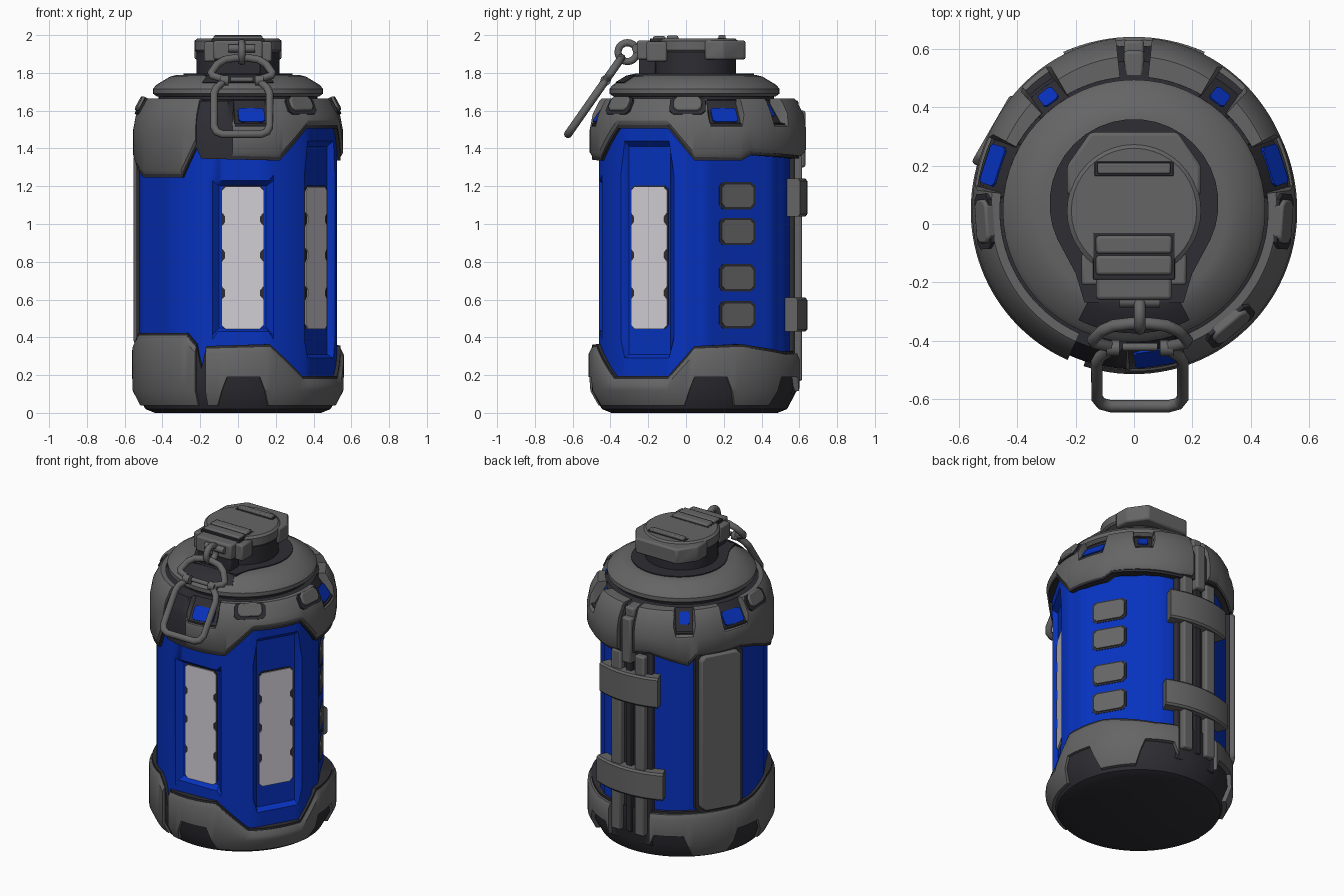
import bpy, bmesh, math
from mathutils import Vector, Matrix

if "Cube" in bpy.data.objects:
    bpy.data.objects.remove(bpy.data.objects["Cube"])

CY = 0.045  # body axis sits slightly behind the origin


def mat(name, col):
    m = bpy.data.materials.new(name)
    m.diffuse_color = (*col, 1)
    m.use_nodes = True
    m.node_tree.nodes["Principled BSDF"].inputs["Base Color"].default_value = m.diffuse_color
    return m


BLUE = mat("blue_paint", (0.002, 0.032, 0.52))
GREY = mat("grey_rubber", (0.13, 0.13, 0.13))
DARK = mat("dark_trim", (0.027, 0.026, 0.033))
PALE = mat("pale_window", (0.66, 0.63, 0.68))


def finish(name, bm, m, bev=0.0, angle=35):
    bmesh.ops.remove_doubles(bm, verts=bm.verts, dist=1e-5)
    bmesh.ops.recalc_face_normals(bm, faces=bm.faces)
    me = bpy.data.meshes.new(name)
    bm.to_mesh(me)
    bm.free()
    me.materials.append(m)
    me.shade_smooth()
    me.set_sharp_from_angle(angle=math.radians(angle))
    ob = bpy.data.objects.new(name, me)
    bpy.context.collection.objects.link(ob)
    if bev:
        b = ob.modifiers.new("bevel", 'BEVEL')
        b.width, b.segments, b.limit_method = bev, 2, 'ANGLE'
    return ob


def shell(name, a0, a1, prof, m, step=3):
    """Sweep a closed (r, z) profile, which may vary with angle, about the axis."""
    bm = bmesh.new()
    full = a1 - a0 >= 360
    n = round((a1 - a0) / step)
    rings = []
    for i in range(n if full else n + 1):
        a = a0 + (a1 - a0) * i / n
        c, s = math.cos(math.radians(a)), math.sin(math.radians(a))
        rings.append([bm.verts.new((r * c, CY + r * s, z)) for r, z in prof(a)])
    k = len(rings[0])
    for i in range(n):
        p, q = rings[i], rings[(i + 1) % len(rings)]
        for j in range(k):
            bm.faces.new((p[j], q[j], q[(j + 1) % k], p[(j + 1) % k]))
    if not full:
        bm.faces.new(rings[0])
        bm.faces.new(rings[-1][::-1])
    return finish(name, bm, m)


def extrude(name, lo, hi, m, bev=0.0):
    bm = bmesh.new()
    a, b = [bm.verts.new(p) for p in lo], [bm.verts.new(p) for p in hi]
    for j in range(len(a)):
        k = (j + 1) % len(a)
        bm.faces.new((a[j], a[k], b[k], b[j]))
    bm.faces.new(a[::-1])
    bm.faces.new(b)
    return finish(name, bm, m, bev)


def prism(name, pts, z0, z1, m, bev=0.0):
    return extrude(name, [(x, y, z0) for x, y in pts], [(x, y, z1) for x, y in pts], m, bev)


def box(name, x0, x1, y0, y1, z0, z1, m, bev=0.01):
    return prism(name, [(x0, y0), (x1, y0), (x1, y1), (x0, y1)], z0, z1, m, bev)


def panel(name, ang, r, z, pts, t, m, tilt=0, bev=0.0):
    """Plate lying on the body side; pts are (across, up) about its centre."""
    rot, ti = Matrix.Rotation(math.radians(ang), 3, 'Z'), math.radians(tilt)
    nrm, up = Vector((math.cos(ti), 0, math.sin(ti))), Vector((-math.sin(ti), 0, math.cos(ti)))

    def put(u, v, d):
        return rot @ (Vector((r, u, z)) + up * v + nrm * d) + Vector((0, CY, 0))
    return extrude(name, [put(u, v, -0.03) for u, v in pts], [put(u, v, t) for u, v in pts], m, bev)


def rect(w, h, c=0.02, du=0.0):
    q = [(w - c, -h), (w, -h + c), (w, h - c), (w - c, h)]
    return [(u + du, v) for u, v in q] + [(-u + du, v) for u, v in q[::-1]]


def gap(a, c):
    return abs((a - c + 180) % 360 - 180)


def interp(table, a):
    a = (a + 183) % 360 - 183
    for (p, v), (q, w) in zip(table, table[1:] + [(177, table[0][1])]):
        if p <= a <= q:
            return v + (w - v) * (a - p) / max(q - p, 1e-6)
    return table[0][1]


# Stepped edges of the top and bottom guards, by angle
TOP = [(-183, 1.36), (-156, 1.26), (-123, 1.26), (-114, 1.42), (-111, 1.36), (-66, 1.35),
       (-48, 1.52), (-15, 1.52), (0, 1.35), (27, 1.35), (33, 1.38), (75, 1.36), (105, 1.40),
       (129, 1.33), (135, 1.39), (165, 1.39)]
BOT = [(-183, .35), (-165, .41), (-120, .41), (-114, .35), (-111, .22), (-108, .34), (-72, .35),
       (-51, .18), (-15, .18), (0, .34), (27, .35), (60, .31), (129, .33), (165, .33)]
SLOTS = [(-82, 10), (18, 10), (162, 10), (53, 6), (127, 6)]  # angle, half width


def bulge(a):
    return 0.04 * max(0, math.sin(math.radians(a))) ** 2


def notched(a, extra=0):
    return any(gap(a, c) <= w + extra for c, w in SLOTS)


def foot(a):
    d = min(gap(a, c) for c in (-87, 9, 63, 117, 171))
    return 0.19 if d <= 9 else max(0.04, 0.19 - (d - 9) * 0.025)


def body_prof(a):
    d = math.radians((a + 60) % 60 - 30)
    r = min(0.515, 0.475 / math.cos(d)) if 0 <= a <= 60 else min(0.525, 0.505 / math.cos(d))
    lo, hi, m = .4, 1.25, r
    if gap(a, -30) <= 15:                       # tall recessed side panel
        lo, hi, m = .30, 1.43, .472 / math.cos(d)
    elif gap(a, -87) <= 15:                     # recessed front window
        lo, hi, m = .44, 1.22, .464 / math.cos(math.radians(a + 87))
    return [(0, .1), (r, .1), (r, lo - .01), (m, lo + .01), (m, hi - .02), (r, hi + .01), (r, 1.55), (0, 1.55)]


def top_prof(a):
    e, r = interp(TOP, a), 0.555 + bulge(a)
    if notched(a):
        tail = [(r - .005, 1.515), (r - .02, 1.525), (.49, 1.53), (.47, 1.53)]
    else:
        tail = [(r - .015, 1.58), (r - .05, 1.65), (r - .065, 1.665), (.46, 1.665)]
    return [(.45, e), (r - .015, e), (r, e + .025), (r, max(1.5, e + .03))] + tail


def top_liner(a):
    e, b = interp(TOP, a) - .014, bulge(a) * 0.6
    if notched(a, 2):
        top = [(.45, 1.655), (.535, 1.535)]
    else:
        top = [(.49 + b, 1.65), (.525 + b, 1.58)]
    return [(0, 1.69), (.42, 1.69), (.42, 1.66)] + top + [
        (.543 + b, 1.532), (.543 + b, e), (.5, e), (.45, 1.5), (0, 1.5)]


def bot_prof(a):
    lo, hi, b = foot(a), interp(BOT, a), bulge(a) * 0.4
    return [(.46, lo), (min(.56, .50 + lo * .5) + b, lo), (.56 + b, max(.12, lo + .02)),
            (.56 + b, hi - .03), (.545 + b, hi), (.46, hi)]


def bot_liner(a):
    hi = interp(BOT, a) + .014
    return [(0, 0), (.44, 0), (.49, .02), (.543, .12), (.543, hi), (.46, hi), (.45, .15), (0, .15)]


# Body and guards
shell("body", -183, 177, body_prof, BLUE)
shell("top_liner", -183, 177, top_liner, DARK)
shell("base_liner", -183, 177, bot_liner, DARK)
for i, (p, q) in enumerate([(-183, -114), (-93, 84), (96, 177)]):
    shell(f"top_guard_{i}", p, q, top_prof, GREY, 1.5)
for i, (p, q) in enumerate([(-183, -114), (-108, 75), (105, 177)]):
    shell(f"bottom_guard_{i}", p, q, bot_prof, GREY)

# Pale windows with notched sides, on dark backing
side = [(.09, -.38), (.11, -.36)]
for v in (-.19, .01, .20):
    side += [(.11, v - .035), (.093, v - .015), (.093, v + .015), (.11, v + .035)]
side += [(.11, .35), (.09, .37)]
outline = side + [(-u, v) for u, v in side[::-1]]
for name, ang, r in (("front", -87, .466), ("side", -30, .473)):
    panel(name + "_window_backing", ang, r, .825, rect(.114, .378), .004, DARK)
    panel(name + "_window", ang, r, .825, outline, .009, PALE)

# Four small grey inserts on the right
for i, z in enumerate((.52, .715, .96, 1.15)):
    panel(f"insert_backing_{i}", 30, .475, z, rect(.108, .072, .02, -.015), .003, DARK)
    panel(f"insert_{i}", 30, .475, z, rect(.097, .06, .02, -.015), .009, GREY)

# Long grip slab on the back left
panel("grip_backing", 150, .515, .865, rect(.155, .53, .03), .015, DARK)
panel("grip_slab", 150, .535, .865, rect(.135, .515, .03), .032, GREY, bev=.012)

# Blue plates in the guard notches, small pads between them
for i, (ang, w) in enumerate(SLOTS):
    if w > 8:
        panel(f"slot_{i}", ang, .502, 1.572, rect(.07, .044, .012), .012, BLUE, tilt=36)
    else:
        panel(f"slot_{i}", ang, .485, 1.60, rect(.03, .04, .01), .009, BLUE, tilt=36)
for i, ang in enumerate((-4, -50, 184)):
    panel(f"pad_frame_{i}", ang, .515, 1.625, rect(.095, .05), .006, DARK, tilt=28)
    panel(f"pad_{i}", ang, .515, 1.635, rect(.075, .042), .015, GREY, tilt=28, bev=.008)

# Rear rails and belts
box("rail_backing", -.15, .15, .50, .575, .10, 1.40, DARK)
for s in (-1, 1):
    box("rail", s * .085 - .035, s * .085 + .035, .55, .615, .17, 1.36, GREY)
box("centre_rail", -.02, .02, .55, .60, .17, 1.40, DARK, .005)
box("upper_tab", -.035, .035, .49, .632, 1.30, 1.60, GREY, .012)
box("upper_tab_top", -.035, .035, .49, .595, 1.58, 1.655, GREY, .012)
for name, w, z0, z1 in (("upper_belt", 21, 1.04, 1.24), ("lower_belt", 24, .43, .61)):
    shell(name, 90 - w, 90 + w, lambda a, z0=z0, z1=z1: [
        (.51, z0), (.587, z0), (.597, z0 + .012), (.597, z1 - .012), (.587, z1), (.51, z1)], GREY)

# Lid disc with dark plate and neck
shell("lid", 0, 360, lambda a: [(0, 1.68), (.43, 1.675), (.45, 1.69), (.45, 1.715), (.435, 1.735),
                                (.36, 1.78), (.32, 1.79), (0, 1.79)], GREY, 6)
arc = [(.29 * math.cos(math.radians(a)), .07 + .29 * math.sin(math.radians(a))) for a in range(-25, 206, 10)]
prism("lid_plate", arc + [(-.2, -.17), (-.17, -.27), (.17, -.27), (.2, -.17)], 1.72, 1.796, DARK)
shell("lid_plate_front", -117, -63, lambda a: [(.28, 1.77), (.28, 1.795), (.32, 1.795), (.362, 1.785),
                                               (.42, 1.75), (.40, 1.74)], DARK)
shell("neck", 0, 360, lambda a: [(0, 1.78), (.22, 1.78), (.22, 1.925), (0, 1.925)], DARK, 6)

# Cap with rear latch and front hinge
shell("cap", 0, 360, lambda a: [(0, 1.91), (.22, 1.91), (.23, 1.92), (.23, 1.97), (.215, 1.982),
                                (0, 1.982)], GREY, 9)
prism("rear_latch", [(-.23, .1), (.23, .1), (.23, .2), (.15, .315), (-.15, .315), (-.23, .2)],
      1.87, 1.972, GREY, .012)
box("front_hinge", -.13, .13, -.26, -.05, 1.87, 1.972, GREY, .012)
box("hinge_drop", -.12, .12, -.25, -.16, 1.79, 1.88, DARK)
for s in (-1, 1):
    box("hinge_cheek", s * .15 - .03, s * .15 + .03, -.21, -.1, 1.86, 1.965, GREY)
box("hinge_groove", -.14, .14, -.19, -.03, 1.96, 1.983, DARK, .003)
box("hinge_bar_front", -.13, .13, -.175, -.108, 1.96, 1.995, GREY)
box("hinge_bar_rear", -.13, .13, -.102, -.04, 1.96, 1.998, GREY)
box("latch_groove", -.135, .135, .165, .215, 1.96, 1.985, DARK, .003)
box("latch_bar", -.125, .125, .172, .21, 1.96, 2.0, GREY, .006)


# Hanging clip made of round wire
def wire(name, pts, rad, closed=True):
    cu = bpy.data.curves.new(name, 'CURVE')
    cu.dimensions, cu.bevel_depth, cu.bevel_resolution = '3D', rad, 3
    sp = cu.splines.new('POLY')
    sp.points.add(len(pts) - 1)
    for p, co in zip(sp.points, pts):
        p.co = (*co, 1)
    sp.use_cyclic_u, sp.use_smooth, cu.use_fill_caps = closed, True, True
    cu.materials.append(GREY)
    ob = bpy.data.objects.new(name, cu)
    bpy.context.collection.objects.link(ob)


def clip(u, z):
    return (.02 + u, -.625 + (z - 1.475) * .70, z)


half = [(.10, 1.475), (.132, 1.487), (.147, 1.515), (.147, 1.69), (.135, 1.72), (.10, 1.75), (.105, 1.77),
        (.155, 1.785), (.162, 1.80), (.13, 1.845), (.09, 1.87), (.03, 1.88)]
wire("clip_loop", [clip(u, z) for u, z in half] + [clip(-u, z) for u, z in half[::-1]], .021)
wire("clip_crossbar", [clip(-.06, 1.765), clip(.06, 1.765)], .014, False)
for s in (-1, 1):
    wire("clip_knuckle", [clip(s * .07, 1.76), clip(s * .115, 1.76)], .028, False)
wire("clip_ring", [(.02, -.31 + .05 * math.cos(t * math.pi / 10), 1.91 + .05 * math.sin(t * math.pi / 10))
                   for t in range(20)], .02)
wire("ring_lug", [(-.05, -.265, 1.93), (.09, -.265, 1.93)], .022, False)
